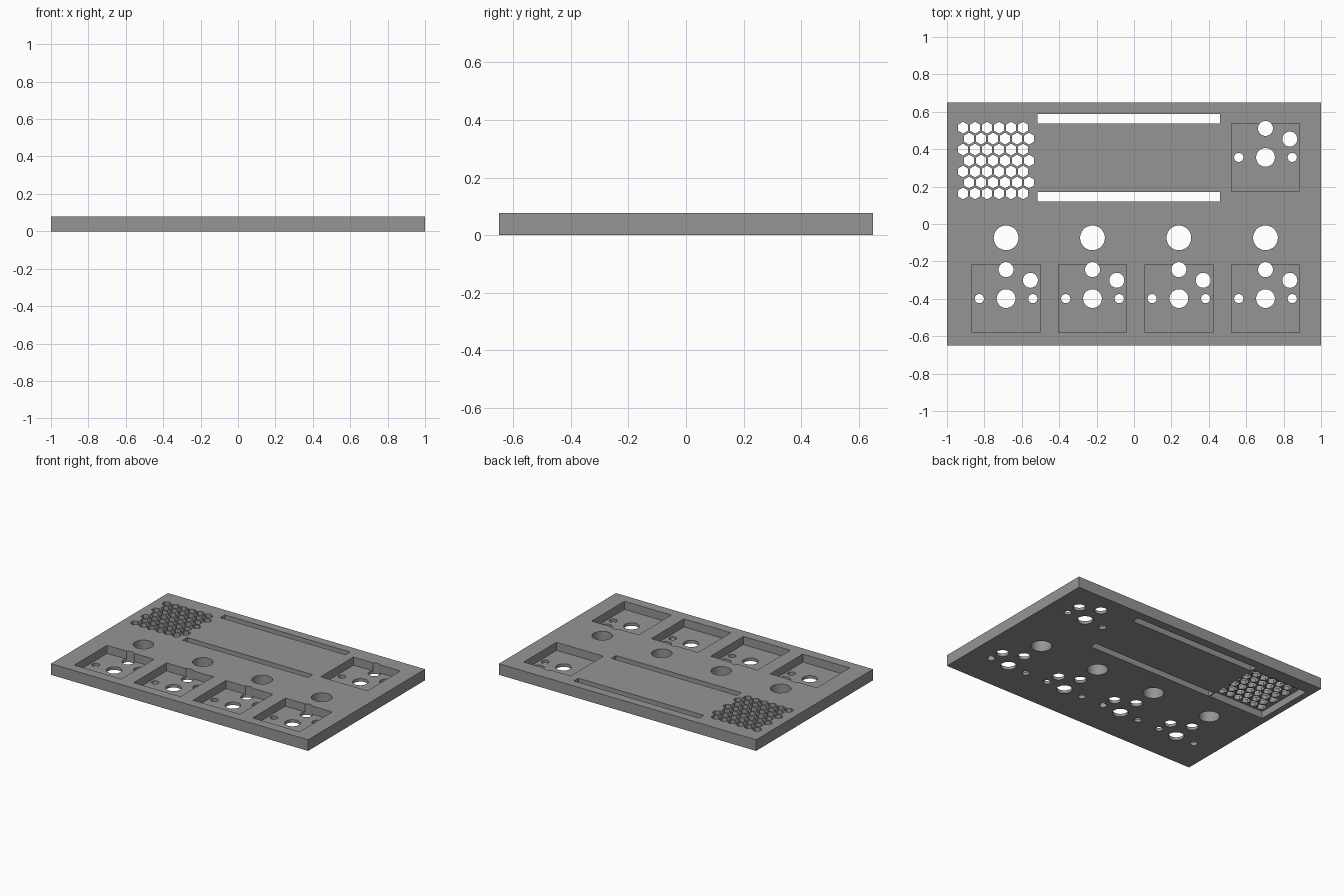
import bpy, bmesh, math
from mathutils import Matrix, Vector

if "Cube" in bpy.data.objects:
    bpy.data.objects.remove(bpy.data.objects["Cube"])

T = 0.078        # plate thickness
FLOOR = 0.021    # material left under each switch pocket


def add_box(bm, x0, x1, y0, y1, z0, z1):
    m = Matrix.Translation(((x0 + x1) / 2, (y0 + y1) / 2, (z0 + z1) / 2))
    m = m @ Matrix.Diagonal((x1 - x0, y1 - y0, z1 - z0, 1))
    bmesh.ops.create_cube(bm, size=1, matrix=m)


def add_prism(bm, x, y, r, sides, turn=0.0):
    m = Matrix.Translation((x, y, T / 2)) @ Matrix.Rotation(turn, 4, 'Z')
    bmesh.ops.create_cone(bm, cap_ends=True, segments=sides, radius1=r,
                          radius2=r, depth=T + 0.1, matrix=m)


def make_object(name, bm):
    mesh = bpy.data.meshes.new(name)
    bmesh.ops.recalc_face_normals(bm, faces=bm.faces)
    bm.to_mesh(mesh)
    bm.free()
    ob = bpy.data.objects.new(name, mesh)
    bpy.context.collection.objects.link(ob)
    return ob


# Plate
bm = bmesh.new()
add_box(bm, -1, 1, -0.65, 0.65, 0, T)
plate = make_object("plate", bm)
grey = bpy.data.materials.new("grey")
grey.diffuse_color = (0.3, 0.3, 0.3, 1)
grey.use_nodes = True
grey.node_tree.nodes["Principled BSDF"].inputs["Base Color"].default_value = grey.diffuse_color
plate.data.materials.append(grey)

columns = (-0.684, -0.222, 0.24, 0.703)
switches = [(x, -0.399) for x in columns] + [(0.703, 0.356)]

# Square switch pockets and two long strap slots
pockets = bmesh.new()
for x, y in switches:
    add_box(pockets, x - 0.182, x + 0.182, y - 0.182, y + 0.182, FLOOR, T + 0.05)
for y0, y1 in ((0.538, 0.589), (0.121, 0.172)):
    add_box(pockets, -0.515, 0.46, y0, y1, -0.05, T + 0.05)

# Recess on the underside below the grille
recess = bmesh.new()
add_box(recess, -0.955, -0.523, 0.124, 0.554, -0.05, 0.05)

# Switch pin holes and the row of large holes
holes = bmesh.new()
for x, y in switches:
    for dx, dy, r in ((0, 0, 0.05), (-0.143, 0, 0.0245), (0.143, 0, 0.0245),
                      (0, 0.155, 0.04), (0.13, 0.098, 0.04)):
        add_prism(holes, x + dx, y + dy, r, 48)
for x in columns:
    add_prism(holes, x, -0.074, 0.066, 48)

# Honeycomb grille
grille = bmesh.new()
for row in range(7):
    for col in range(6):
        add_prism(grille, -0.914 + (col + 0.5 * (row % 2)) * 0.0642,
                  0.515 - row * 0.0586, 0.0315, 6, math.pi / 6 * 0)

# Cut everything out of the plate
cutters = []
for name, bm in (("pocket_cutter", pockets), ("recess_cutter", recess),
                 ("hole_cutter", holes), ("grille_cutter", grille)):
    cutter = make_object(name, bm)
    cutter.hide_render = True
    mod = plate.modifiers.new(name, 'BOOLEAN')
    mod.operation = 'DIFFERENCE'
    mod.solver = 'EXACT'
    mod.object = cutter
    cutters.append(cutter)

bpy.context.view_layer.update()
result = bpy.data.meshes.new_from_object(
    plate.evaluated_get(bpy.context.evaluated_depsgraph_get()))
plate.modifiers.clear()
plate.data = result
for cutter in cutters:
    bpy.data.objects.remove(cutter)
result.materials.clear()
result.materials.append(grey)
for p in result.polygons:
    p.material_index = 0

# Smooth hole walls, sharp edges
bpy.ops.object.select_all(action='DESELECT')
plate.select_set(True)
bpy.context.view_layer.objects.active = plate
bpy.ops.object.shade_smooth_by_angle(angle=math.radians(30))
